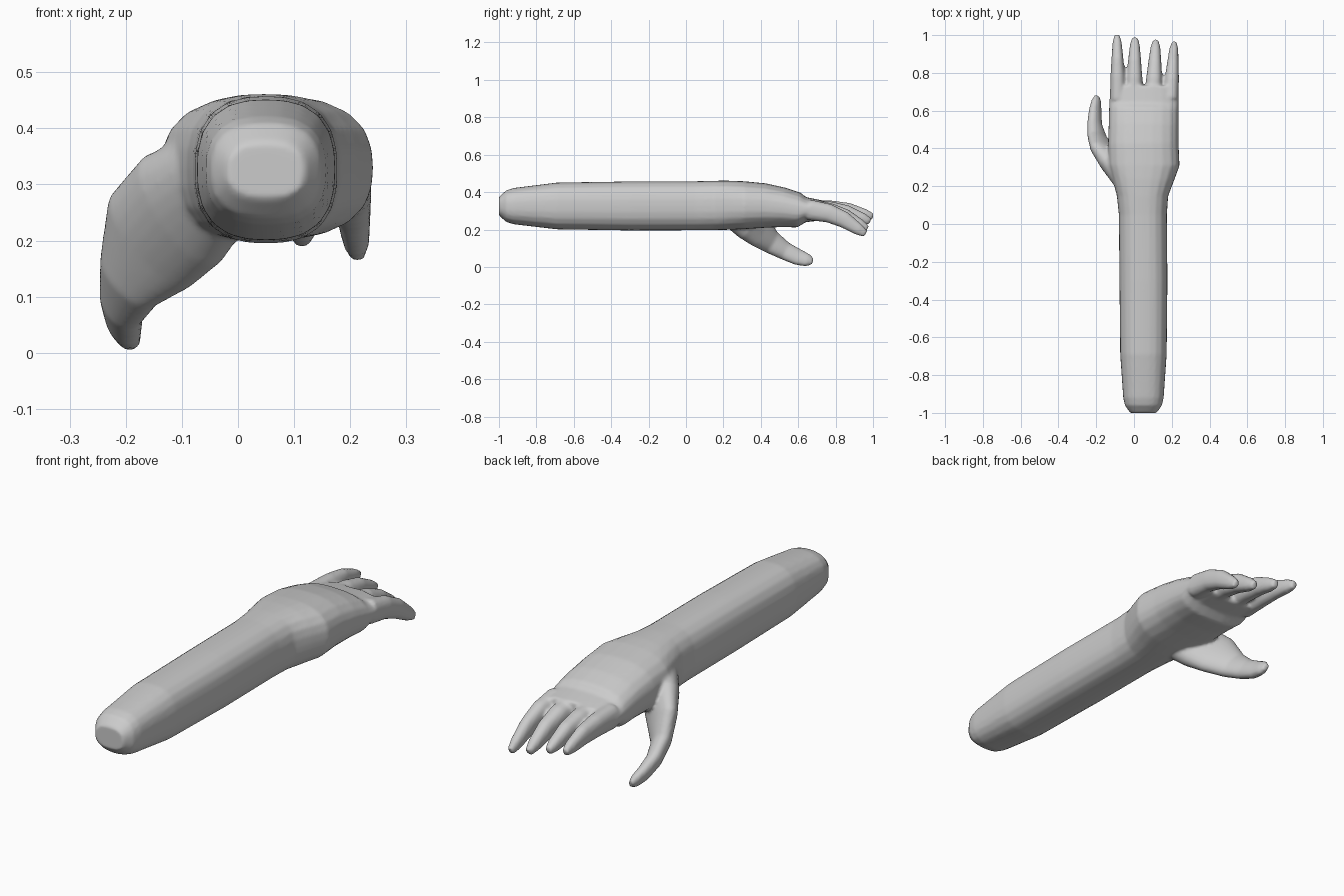
import bpy, bmesh
from math import cos, sin, tau
from mathutils import Vector

SIDES = 24
bm = bmesh.new()


def loft(sections, ref, power):
    """Closed tube of rounded-box rings; section = x, y, z, half width, half height."""
    ref = Vector(ref)
    centres = [Vector(s[:3]) for s in sections]
    rings = []
    for i, s in enumerate(sections):
        t = (centres[min(i + 1, len(sections) - 1)] - centres[max(i - 1, 0)]).normalized()
        u = (ref - t * ref.dot(t)).normalized()
        v = u.cross(t)
        ring = []
        for k in range(SIDES):
            c, d = cos(tau * k / SIDES), sin(tau * k / SIDES)
            r = (abs(c) ** power + abs(d) ** power) ** (-1 / power)
            ring.append(bm.verts.new(centres[i] + u * (c * r * s[3]) + v * (d * r * s[4])))
        rings.append(ring)
    faces = [bm.faces.new(rings[0]), bm.faces.new(rings[-1][::-1])]
    for a, b in zip(rings, rings[1:]):
        for k in range(SIDES):
            n = (k + 1) % SIDES
            faces.append(bm.faces.new((a[k], b[k], b[n], a[n])))
    bmesh.ops.recalc_face_normals(bm, faces=faces)


# Forearm, wrist and palm
loft([
    (0.05, -1.00, 0.325, 0.070, 0.050),
    (0.05, -0.96, 0.325, 0.098, 0.085),
    (0.05, -0.92, 0.325, 0.107, 0.097),
    (0.05, -0.69, 0.326, 0.123, 0.125),
    (0.05, -0.30, 0.326, 0.127, 0.131),
    (0.047, 0.05, 0.327, 0.127, 0.131),
    (0.045, 0.15, 0.329, 0.136, 0.132),
    (0.048, 0.24, 0.330, 0.165, 0.131),
    (0.053, 0.31, 0.330, 0.188, 0.128),
    (0.049, 0.42, 0.328, 0.187, 0.119),
    (0.051, 0.52, 0.318, 0.185, 0.106),
    (0.052, 0.605, 0.304, 0.184, 0.093),
    (0.053, 0.64, 0.306, 0.183, 0.067),
    (0.053, 0.73, 0.302, 0.179, 0.053),
], (1, 0, 0), 2.6)

# Fingers: root x, tip x, tip y, tip z, half width
for x0, x1, y1, z1, w in [
    (-0.084, -0.090, 1.00, 0.270, 0.043),
    (0.000, 0.005, 0.985, 0.245, 0.047),
    (0.102, 0.115, 0.970, 0.205, 0.047),
    (0.193, 0.213, 0.960, 0.178, 0.042),
]:
    drop = 0.27 - z1
    path = []
    for f, z, dz, fw, h in [(0.0, 0.305, 0.0, 1.0, 0.055),
                            (0.35, 0.305, 0.2, 0.9, 0.050),
                            (0.62, 0.298, 0.5, 0.74, 0.044),
                            (0.88, 0.278, 0.85, 0.56, 0.031),
                            (1.0, 0.268, 1.0, 0.33, 0.018)]:
        path.append((x0 + (x1 - x0) * f, 0.66 + (y1 - 0.66) * f,
                     z - drop * dz, w * fw, h))
    loft(path, (1, 0, 0), 2.3)

# Thumb with its broad fleshy root
loft([
    (-0.04, 0.24, 0.305, 0.095, 0.070),
    (-0.10, 0.32, 0.255, 0.118, 0.065),
    (-0.155, 0.39, 0.200, 0.112, 0.050),
    (-0.193, 0.455, 0.133, 0.072, 0.040),
    (-0.208, 0.53, 0.085, 0.052, 0.034),
    (-0.205, 0.60, 0.052, 0.046, 0.029),
    (-0.199, 0.65, 0.036, 0.036, 0.023),
    (-0.196, 0.678, 0.029, 0.018, 0.012),
], (0.4, 0, -0.9), 2.1)

mesh = bpy.data.meshes.new("arm_and_hand")
bm.to_mesh(mesh)
bm.free()
arm = bpy.data.objects.new("arm_and_hand", mesh)
bpy.context.collection.objects.link(arm)

# Fuse the parts into one skin and soften the joins
fuse = arm.modifiers.new("fuse", 'REMESH')
fuse.mode = 'VOXEL'
fuse.voxel_size = 0.008
fuse.use_smooth_shade = True
soft = arm.modifiers.new("soften", 'SMOOTH')
soft.factor = 0.5
soft.iterations = 5
